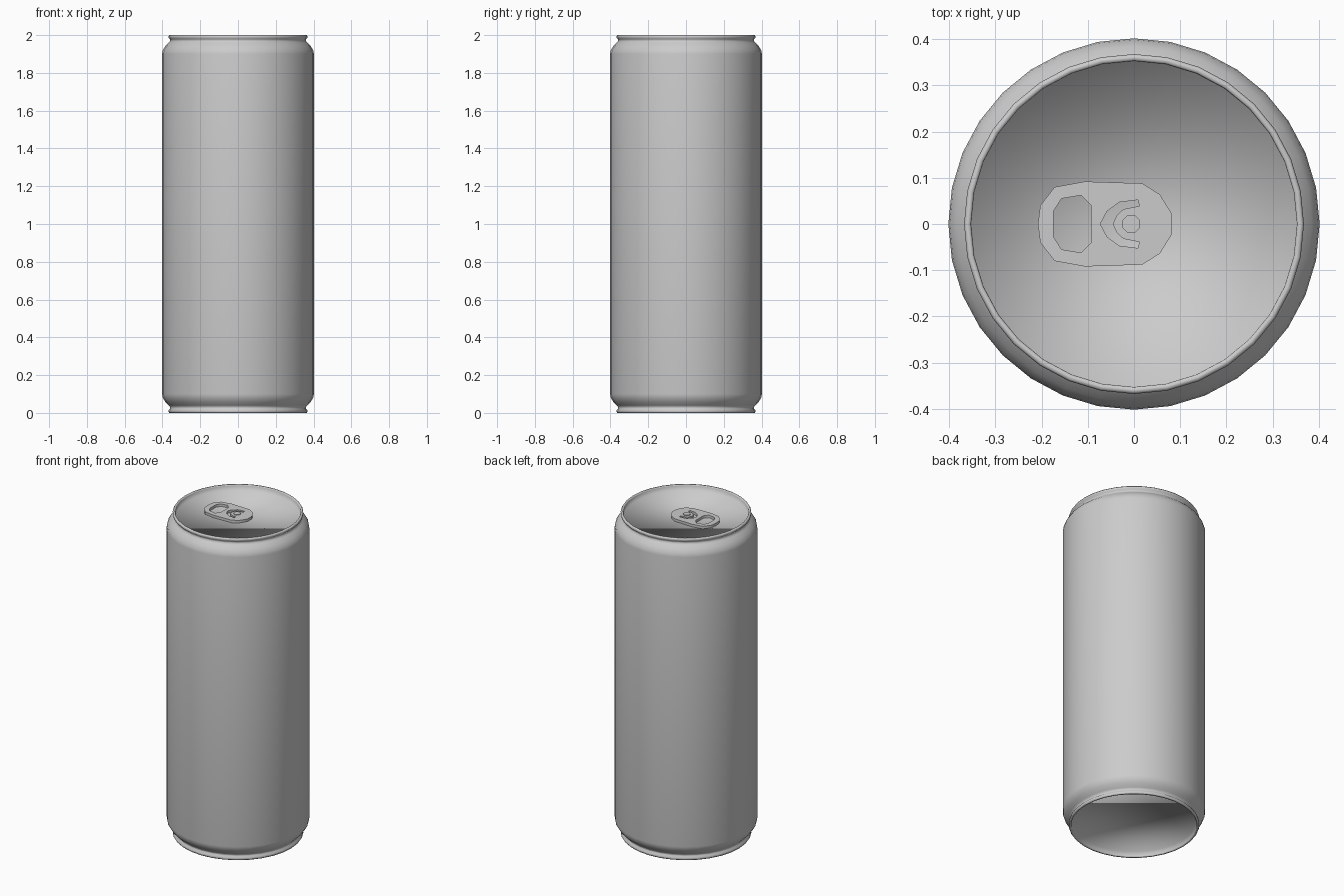
import bpy, bmesh, math

if "Cube" in bpy.data.objects:
    bpy.data.objects.remove(bpy.data.objects["Cube"])

SIDES = 32
LID_Z = 1.965

# Upper half of the can profile (radius, z), from body corner to lid edge
upper = [(0.402, 1.90), (0.399, 1.918), (0.385, 1.942), (0.367, 1.96),
         (0.359, 1.968), (0.360, 1.977), (0.367, 1.984), (0.368, 1.994),
         (0.364, 2.0), (0.356, 2.0), (0.353, 1.994), (0.352, LID_Z)]
# The base mirrors the top
profile = [(r, 2.0 - z) for r, z in reversed(upper)] + upper

# Can body: revolved profile closed by a recessed lid and base
bm = bmesh.new()
rings = []
for r, z in profile:
    rings.append([bm.verts.new((r * math.cos(2 * math.pi * i / SIDES),
                                r * math.sin(2 * math.pi * i / SIDES), z))
                  for i in range(SIDES)])
for a, b in zip(rings, rings[1:]):
    for i in range(SIDES):
        j = (i + 1) % SIDES
        bm.faces.new((a[i], a[j], b[j], b[i]))
bm.faces.new(rings[-1])
bm.faces.new(list(reversed(rings[0])))
for f in bm.faces:
    f.smooth = True
mesh = bpy.data.meshes.new("can_body")
bm.to_mesh(mesh)
bm.free()
bpy.context.collection.objects.link(bpy.data.objects.new("can_body", mesh))


def mirrored(points):
    """Close a half outline (y >= 0) by mirroring it across the x axis."""
    return points + [(x, -y) for x, y in reversed(points) if y > 1e-6]


def plate(name, outlines, z0, z1):
    """Flat plate; inner outlines become holes."""
    cu = bpy.data.curves.new(name, 'CURVE')
    cu.dimensions = '2D'
    cu.fill_mode = 'BOTH'
    cu.extrude = (z1 - z0) / 2
    for pts in outlines:
        sp = cu.splines.new('POLY')
        sp.points.add(len(pts) - 1)
        for p, (x, y) in zip(sp.points, pts):
            p.co = (x, y, 0, 1)
        sp.use_cyclic_u = True
    ob = bpy.data.objects.new(name, cu)
    ob.location.z = (z0 + z1) / 2
    bpy.context.collection.objects.link(ob)
    bpy.ops.object.select_all(action='DESELECT')
    ob.select_set(True)
    bpy.context.view_layer.objects.active = ob
    bpy.ops.object.convert(target='MESH')
    return bpy.context.object


# Pull tab with finger hole and C-shaped slot
outer = mirrored([(-0.208, 0), (-0.203, 0.04), (-0.172, 0.08), (-0.106, 0.092),
                  (0.018, 0.088), (0.056, 0.064), (0.082, 0.022)])
finger_hole = mirrored([(-0.174, 0.028), (-0.157, 0.055), (-0.115, 0.062),
                        (-0.093, 0.040)])
slot = mirrored([(-0.073, 0), (-0.058, 0.028), (-0.032, 0.047), (0.008, 0.052),
                 (0.012, 0.039), (-0.023, 0.032), (-0.038, 0.018), (-0.046, 0)])
# the inner tip lies on the axis, so order the slot as one closed loop
half = [(-0.073, 0), (-0.058, 0.028), (-0.032, 0.047), (0.008, 0.052),
        (0.012, 0.039), (-0.023, 0.032), (-0.038, 0.018), (-0.046, 0)]
slot = half + [(x, -y) for x, y in reversed(half[1:-1])]
plate("pull_tab", [outer, finger_hole, slot], LID_Z + 0.001, LID_Z + 0.017)

# Rivet holding the tab
bpy.ops.mesh.primitive_cylinder_add(vertices=8, radius=0.021, depth=0.021,
                                    location=(-0.006, 0, LID_Z + 0.0105),
                                    rotation=(0, 0, math.pi / 8))
bpy.context.object.name = "tab_rivet"
